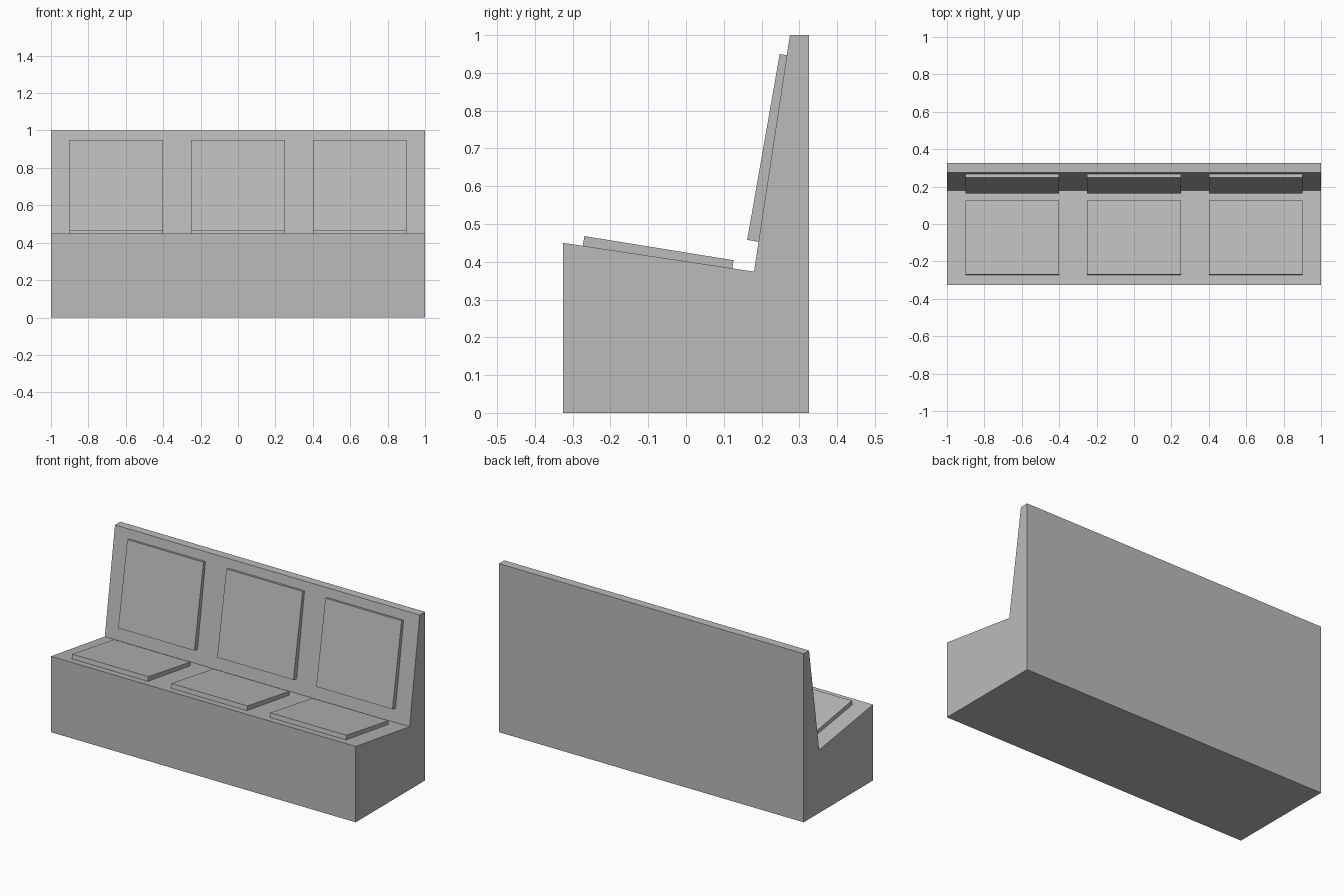
import bpy
import bmesh
from mathutils import Vector

if "Cube" in bpy.data.objects:
    bpy.data.objects.remove(bpy.data.objects["Cube"])

# Single grey finish
GREY = (0.5, 0.5, 0.5, 1)
grey = bpy.data.materials.new("plain_grey")
grey.use_nodes = True
grey.diffuse_color = GREY
grey.node_tree.nodes["Principled BSDF"].inputs["Base Color"].default_value = GREY


def extrude_profile(name, profile, centre_x, width):
    """Extrude a (y, z) side profile along x."""
    bm = bmesh.new()
    left = centre_x - width / 2
    face = bm.faces.new([bm.verts.new((left, y, z)) for y, z in profile])
    swept = bmesh.ops.extrude_face_region(bm, geom=[face])
    verts = [v for v in swept["geom"] if isinstance(v, bmesh.types.BMVert)]
    bmesh.ops.translate(bm, verts=verts, vec=(width, 0, 0))
    bmesh.ops.recalc_face_normals(bm, faces=bm.faces)
    mesh = bpy.data.meshes.new(name)
    bm.to_mesh(mesh)
    bm.free()
    mesh.materials.append(grey)
    obj = bpy.data.objects.new(name, mesh)
    bpy.context.collection.objects.link(obj)
    return obj


def slab(start, end, depth):
    """Thin rectangle whose outer edge runs start to end, sunk to the right."""
    a, b = Vector(start), Vector(end)
    along = (b - a).normalized()
    inward = Vector((along.y, -along.x)) * depth
    return [a, b, b + inward, a + inward]


# Bench body with sloping seat and reclined back
body = [(-0.325, 0), (0.325, 0), (0.325, 1), (0.275, 1), (0.18, 0.374), (-0.325, 0.45)]
extrude_profile("bench_body", body, 0, 2)

# Three pairs of pads, slightly sunk into the body
seat_pad = slab((-0.269, 0.468), (0.126, 0.404), 0.03)
back_pad = slab((0.162, 0.458), (0.248, 0.95), 0.032)
for side, x in (("right", -0.65), ("middle", 0), ("left", 0.65)):
    extrude_profile(f"seat_pad_{side}", seat_pad, x, 0.5)
    extrude_profile(f"back_pad_{side}", back_pad, x, 0.5)
